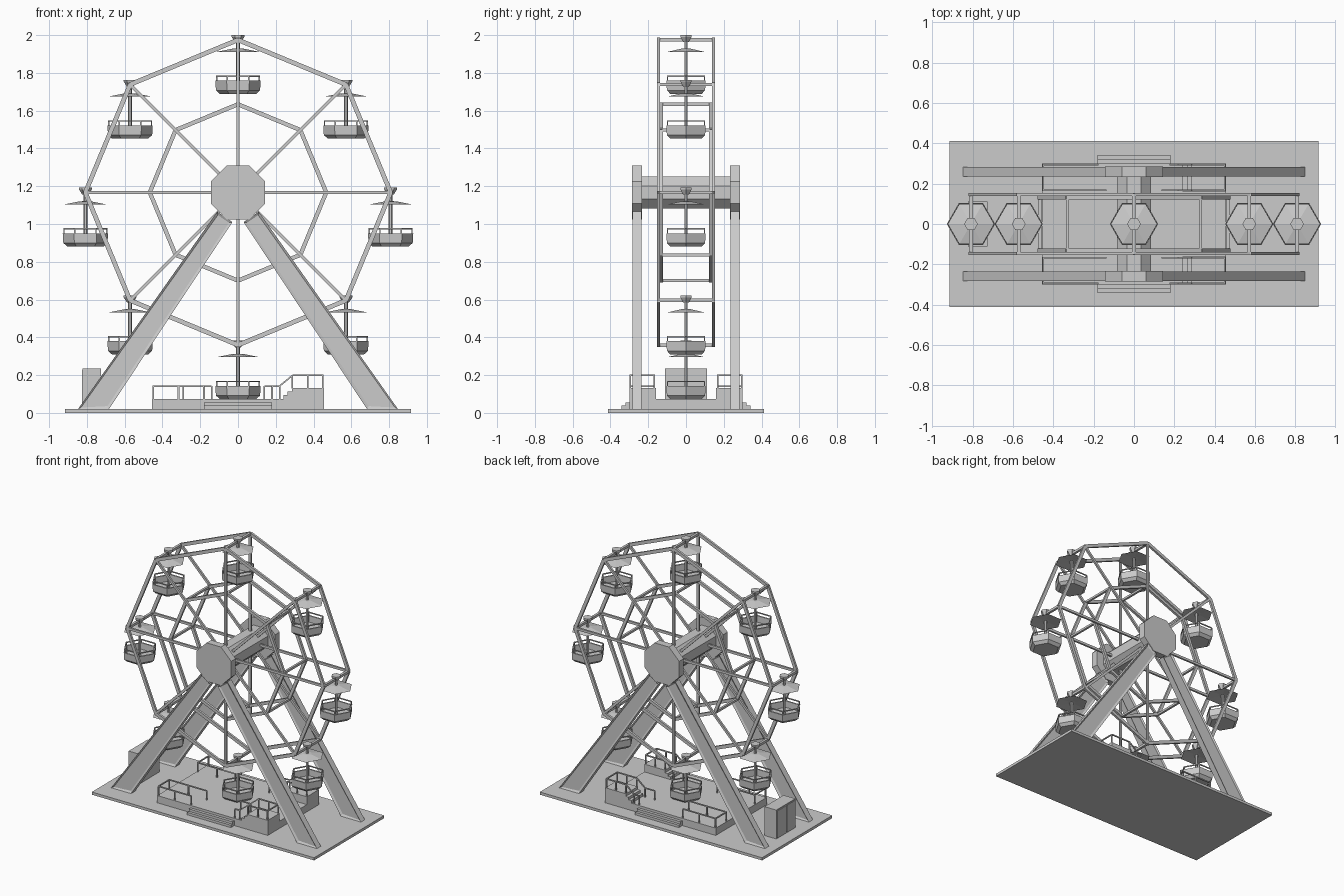
import bpy, bmesh
from math import sin, cos, pi
from mathutils import Vector as V

if "Cube" in bpy.data.objects:
    bpy.data.objects.remove(bpy.data.objects["Cube"])

HUB_Z, R_OUT, R_IN = 1.167, 0.808, 0.467


def finish(name, bm):
    bmesh.ops.recalc_face_normals(bm, faces=bm.faces)
    me = bpy.data.meshes.new(name)
    bm.to_mesh(me)
    bm.free()
    ob = bpy.data.objects.new(name, me)
    bpy.context.collection.objects.link(ob)
    return ob


def box(bm, x0, x1, y0, y1, z0, z1):
    vs = bmesh.ops.create_cube(bm, size=1)["verts"]
    for v in vs:
        v.co = V(((x0 + x1) / 2 + v.co.x * (x1 - x0),
                  (y0 + y1) / 2 + v.co.y * (y1 - y0),
                  (z0 + z1) / 2 + v.co.z * (z1 - z0)))


def beam(bm, a, b, w, h):
    """Square bar from a to b; w in the wheel plane, h across it."""
    a, b = V(a), V(b)
    d = (b - a).normalized()
    ref = V((0, 1, 0)) if abs(d.y) < 0.9 else V((1, 0, 0))
    s = d.cross(ref).normalized()
    t = s.cross(d)
    ends = [[bm.verts.new(p + s * (i * w / 2) + t * (j * h / 2))
             for i, j in ((-1, -1), (1, -1), (1, 1), (-1, 1))] for p in (a, b)]
    bm.faces.new(ends[0])
    bm.faces.new(ends[1])
    for i in range(4):
        k = (i + 1) % 4
        bm.faces.new((ends[0][i], ends[0][k], ends[1][k], ends[1][i]))


def lathe(bm, c, profile, n=6):
    """Revolve (radius, z) points around a vertical axis through c."""
    rings = []
    for r, z in profile:
        if r == 0:
            rings.append([bm.verts.new((c[0], c[1], c[2] + z))] * n)
        else:
            rings.append([bm.verts.new((c[0] + r * cos(2 * pi * i / n),
                                        c[1] + r * sin(2 * pi * i / n), c[2] + z))
                          for i in range(n)])
    for p, q in zip(rings, rings[1:]):
        for i in range(n):
            k = (i + 1) % n
            bm.faces.new(list(dict.fromkeys((p[i], p[k], q[k], q[i]))))


def prism(bm, pts, y0, y1):
    """Extrude an xz outline along y; returns the two end faces."""
    f, b = [[bm.verts.new((x, y, z)) for x, z in pts] for y in (y0, y1)]
    caps = [bm.faces.new(f), bm.faces.new(b[::-1])]
    for i in range(len(pts)):
        k = (i + 1) % len(pts)
        bm.faces.new((f[k], f[i], b[i], b[k]))
    return caps


def octagon(r, off=0.0):
    return [(r * cos(pi * i / 4 + off), HUB_Z + r * sin(pi * i / 4 + off)) for i in range(8)]


# Base plate
bm = bmesh.new()
box(bm, -0.915, 0.915, -0.412, 0.412, 0, 0.02)
finish("base_plate", bm)

# A-frame legs with recessed panels
bm = bmesh.new()
for sx in (-1, 1):
    for sy in (-1, 1):
        pts = [(0.847, 0.02), (0.683, 0.02), (0.03, 1.01), (0.11, 1.065)]
        caps = prism(bm, [(sx * x, z) for x, z in pts], sy * 0.235, sy * 0.282)
        bmesh.ops.recalc_face_normals(bm, faces=bm.faces)
        bmesh.ops.inset_individual(bm, faces=caps, thickness=0.018, depth=-0.008)
finish("support_legs", bm)

# Octagonal hub plates and axle
bm = bmesh.new()
for s in (-1, 1):
    prism(bm, octagon(0.155, pi / 8), s * 0.232, s * 0.285)
finish("hub_plates", bm)
bm = bmesh.new()
prism(bm, octagon(0.092, pi / 8), -0.235, 0.235)
finish("axle", bm)

# Wheel: two rims, inner rings, spokes and cross bars
outer, inner = octagon(R_OUT), octagon(R_IN)
rims, rings, spokes, bars = [bmesh.new() for _ in range(4)]
for i in range(8):
    k = (i + 1) % 8
    (ox, oz), (ix, iz) = outer[i], inner[i]
    for s in (-1, 1):
        y, yi = s * 0.146, s * 0.130
        beam(rims, (ox, y, oz), (outer[k][0], y, outer[k][1]), 0.024, 0.016)
        beam(rings, (ix, yi, iz), (inner[k][0], yi, inner[k][1]), 0.022, 0.018)
        beam(spokes, (0, y, HUB_Z), (ox, y, oz), 0.018, 0.014)
    beam(bars, (ox, -0.15, oz), (ox, 0.15, oz), 0.018, 0.018)
    beam(bars, (ix, -0.125, iz), (ix, 0.125, iz), 0.016, 0.016)
for name, b in (("outer_rims", rims), ("inner_rings", rings), ("spokes", spokes), ("cross_bars", bars)):
    finish(name, b)

# Gondolas: hanger cap, pole, canopy, basket and handrail
caps, poles, canopies, baskets, rails = [bmesh.new() for _ in range(5)]
for x, z in outer:
    c = V((x, 0, z))
    lathe(caps, c, [(0, 0.025), (0.034, 0.025), (0.034, 0.016), (0.016, -0.012), (0, -0.012)])
    lathe(poles, c, [(0, 0), (0.010, 0), (0.010, -0.26), (0, -0.26)])
    lathe(canopies, c, [(0, -0.046), (0.03, -0.047), (0.115, -0.064), (0.03, -0.056), (0, -0.056)])
    lathe(baskets, c, [(0, -0.287), (0.095, -0.287), (0.117, -0.267), (0.12, -0.216),
                       (0.108, -0.216), (0.105, -0.262), (0, -0.262)])
    hexa = [c + V((0.113 * cos(pi * i / 3), 0.113 * sin(pi * i / 3), 0)) for i in range(6)]
    for i in range(6):
        p, q = hexa[i], hexa[(i + 1) % 6]
        top = V((0, 0, -0.193))
        beam(rails, p + top, q + top, 0.007, 0.007)
        beam(rails, p + V((0, 0, -0.22)), p + top, 0.007, 0.007)
for name, b in (("hanger_caps", caps), ("hanger_poles", poles), ("canopies", canopies),
                ("baskets", baskets), ("basket_rails", rails)):
    finish(name, b)

# Boarding platform with raised ends and stairs
bm = bmesh.new()
box(bm, -0.455, 0.455, -0.30, 0.30, 0.02, 0.074)
finish("platform", bm)
raised, steps, fence = bmesh.new(), bmesh.new(), bmesh.new()
for s in (-1, 1):
    prism(raised, [(0.24, 0.07), (0.24, 0.094), (0.262, 0.094), (0.262, 0.113), (0.285, 0.113),
                   (0.285, 0.132), (0.455, 0.132), (0.455, 0.07)], s * 0.16, s * 0.30)
    box(steps, -0.18, 0.18, s * 0.32 - 0.021, s * 0.32 + 0.021, 0.02, 0.038)
    box(steps, -0.18, 0.18, s * 0.31 - 0.011, s * 0.31 + 0.011, 0.038, 0.056)

    # Railings: (x, y, floor height)
    low = [(-0.18, 0.294, 0.074), (-0.315, 0.294, 0.074), (-0.449, 0.294, 0.074),
           (-0.449, 0.167, 0.074), (-0.29, 0.167, 0.074), (-0.14, 0.167, 0.074)]
    high = [(0.18, 0.294, 0.074), (0.22, 0.294, 0.074), (0.288, 0.294, 0.13),
            (0.37, 0.294, 0.13), (0.449, 0.294, 0.13), (0.449, 0.167, 0.13),
            (0.37, 0.167, 0.13), (0.288, 0.167, 0.13), (0.22, 0.167, 0.074), (0.14, 0.167, 0.074)]
    for path in (low, high):
        tops = [V((x, s * y, z + 0.068)) for x, y, z in path]
        for (x, y, z), t in zip(path, tops):
            beam(fence, (x, s * y, z), t, 0.008, 0.008)
        for a, b in zip(tops, tops[1:]):
            beam(fence, a, b, 0.008, 0.008)
finish("raised_ends", raised)
finish("entry_steps", steps)
finish("railings", fence)

# Control cabinet with two doors
bm = bmesh.new()
box(bm, -0.822, -0.725, -0.112, 0.112, 0.02, 0.235)
for s in (-1, 1):
    box(bm, -0.826, -0.820, s * 0.055 - 0.05, s * 0.055 + 0.05, 0.03, 0.226)
finish("control_cabinet", bm)
